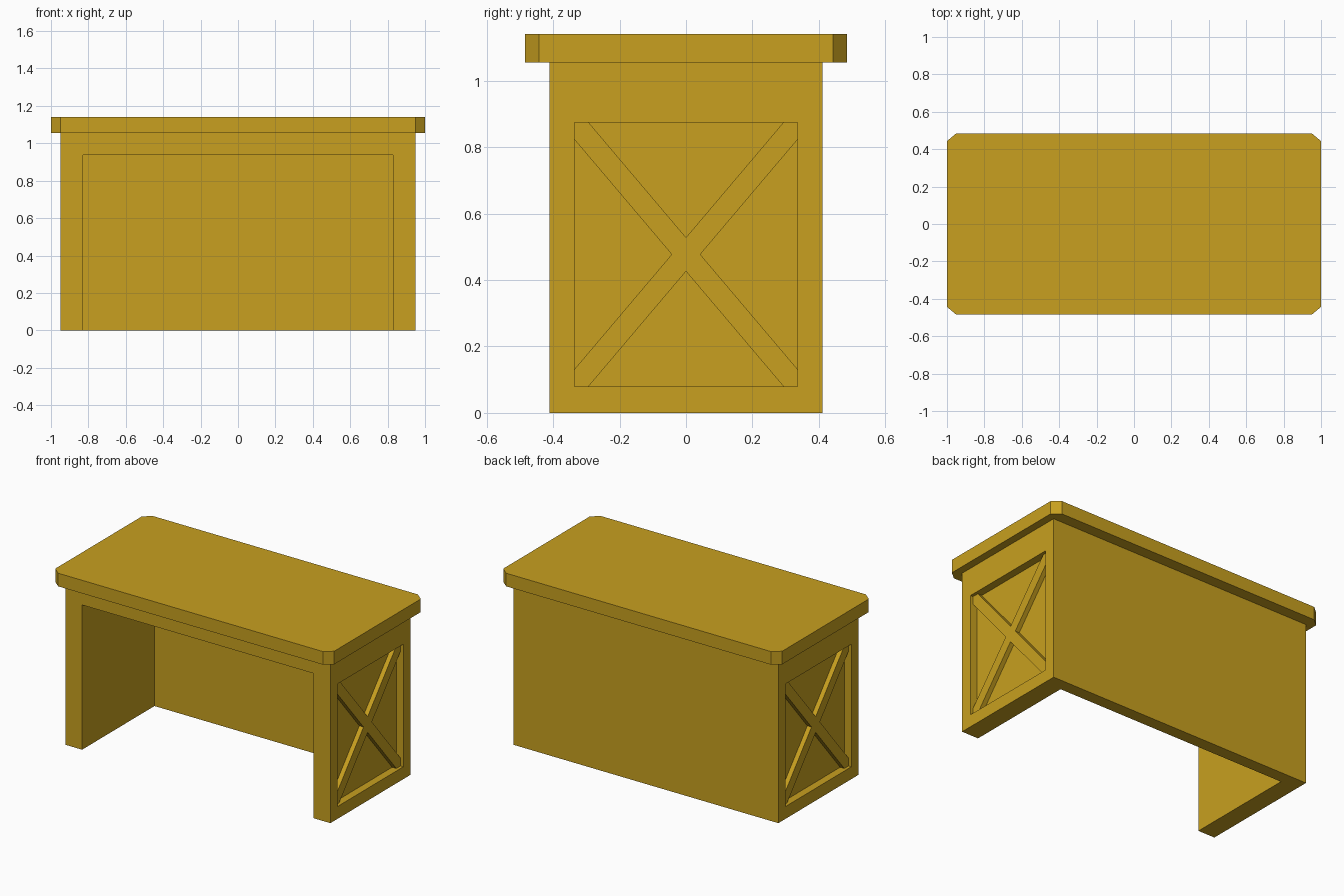
import bpy, bmesh
from mathutils import Vector

if "Cube" in bpy.data.objects:
    bpy.data.objects.remove(bpy.data.objects["Cube"])

mat = bpy.data.materials.new("ochre")
mat.diffuse_color = (0.578, 0.352, 0.014, 1)
mat.use_nodes = True
mat.node_tree.nodes["Principled BSDF"].inputs["Base Color"].default_value = mat.diffuse_color


def prism(name, points, offset):
    """Extrude a closed 3D outline along an offset vector."""
    bm = bmesh.new()
    face = bm.faces.new([bm.verts.new(p) for p in points])
    ext = bmesh.ops.extrude_face_region(bm, geom=[face])
    moved = [g for g in ext["geom"] if isinstance(g, bmesh.types.BMVert)]
    bmesh.ops.translate(bm, verts=moved, vec=Vector(offset))
    bmesh.ops.recalc_face_normals(bm, faces=bm.faces)
    mesh = bpy.data.meshes.new(name)
    bm.to_mesh(mesh)
    bm.free()
    mesh.materials.append(mat)
    obj = bpy.data.objects.new(name, mesh)
    bpy.context.collection.objects.link(obj)
    return obj


def box(name, lo, hi):
    (x0, y0, z0), (x1, y1, z1) = lo, hi
    return prism(name, [(x0, y0, z0), (x1, y0, z0), (x1, y1, z0), (x0, y1, z0)],
                 (0, 0, z1 - z0))


def cut(target, cutter):
    mod = target.modifiers.new("cut", "BOOLEAN")
    mod.operation, mod.solver, mod.object = "DIFFERENCE", "EXACT", cutter
    bpy.context.view_layer.objects.active = target
    bpy.ops.object.modifier_apply(modifier=mod.name)
    bpy.data.objects.remove(cutter)


# Desktop with clipped corners
X, Y, CX, CY = 1.0, 0.485, 0.05, 0.042
outline = [(X, Y - CY), (X - CX, Y), (CX - X, Y), (-X, Y - CY),
           (-X, CY - Y), (CX - X, -Y), (X - CX, -Y), (X, CY - Y)]
prism("desktop", [(x, y, 1.055) for x, y in outline], (0, 0, 0.085))

# Body with a knee space open to the front and floor
body = box("desk_body", (-0.95, -0.411, 0), (0.95, 0.411, 1.055))
cut(body, box("knee_cutter", (-0.83, -0.6, -0.2), (0.83, 0.33, 0.938)))

# Recessed end panels, each holding a cross brace
PY, Z0, Z1 = 0.336, 0.08, 0.874
ZC, HZ = (Z0 + Z1) / 2, (Z1 - Z0) / 2
GY, GZ = 0.043, 0.051          # half gaps of the brace outline
quarter = [(GY, 0), (PY, HZ - GZ), (PY, HZ), (PY - GY, HZ)]
cross = quarter + [(0, GZ)] + [(-y, z) for y, z in reversed(quarter)]
cross += [(-y, -z) for y, z in quarter[1:]] + [(0, -GZ)]
cross += [(y, -z) for y, z in reversed(quarter[1:])]
for side, s in (("right", 1), ("left", -1)):
    xs = sorted((s * 0.90, s * 1.1))
    cut(body, box("panel_cutter", (xs[0], -PY, Z0), (xs[1], PY, Z1)))
    prism(side + "_cross_brace", [(s * 0.90, y, ZC + z) for y, z in cross],
          (s * 0.03, 0, 0))
